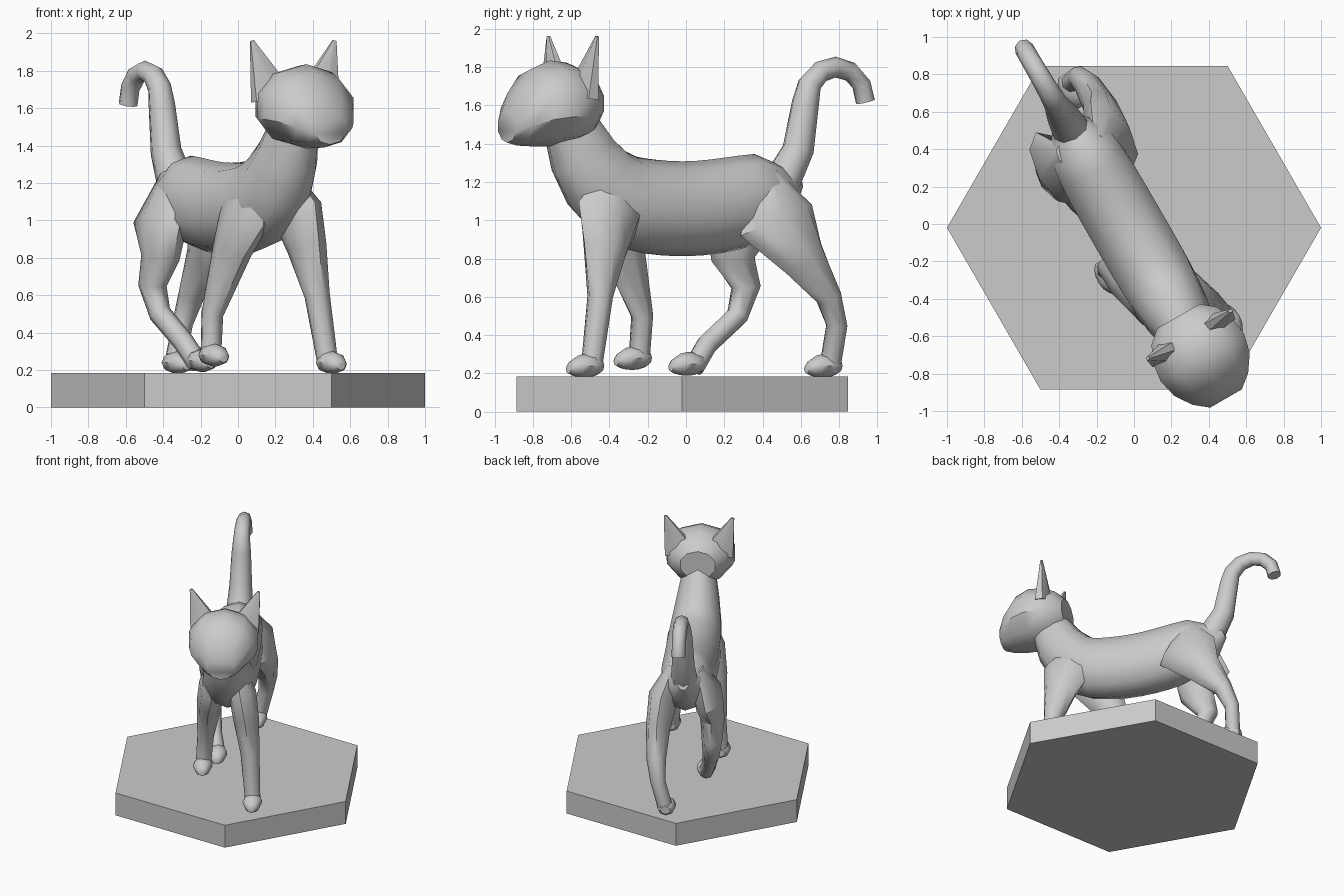
import bpy, bmesh
from math import sin, cos, pi, radians
from mathutils import Vector

cube = bpy.data.objects.get("Cube")
if cube:
    bpy.data.objects.remove(cube, do_unlink=True)

shade = (.6, .6, .6, 1)
grey = bpy.data.materials.new("stone_grey")
grey.use_nodes = True
grey.diffuse_color = shade
grey.node_tree.nodes["Principled BSDF"].inputs["Base Color"].default_value = shade


def skin(name, rings, crease):
    """Bridge closed rings of points into one capped solid."""
    bm = bmesh.new()
    loops = [[bm.verts.new(point) for point in ring] for ring in rings]
    for lower, upper in zip(loops, loops[1:]):
        for i in range(len(lower)):
            bm.faces.new((lower[i - 1], lower[i], upper[i], upper[i - 1]))
    bm.faces.new(loops[0])
    bm.faces.new(loops[-1])
    bmesh.ops.recalc_face_normals(bm, faces=bm.faces)
    mesh = bpy.data.meshes.new(name)
    bm.to_mesh(mesh)
    bm.free()
    mesh.materials.append(grey)
    obj = bpy.data.objects.new(name, mesh)
    bpy.context.collection.objects.link(obj)
    bpy.ops.object.select_all(action='DESELECT')
    obj.select_set(True)
    bpy.context.view_layer.objects.active = obj
    bpy.ops.object.shade_smooth_by_angle(angle=radians(crease))
    return obj


def loft(name, stations, sides=8, axis=None, crease=50):
    """Sweep ellipses along stations of (centre, half width, half depth).
    Animal parts are drawn facing +x, then turned to the walking direction."""
    centres = [Vector(station[0]) for station in stations]
    last = len(centres) - 1
    rings = []
    for i, (_, width, depth) in enumerate(stations):
        along = axis or centres[min(i + 1, last)] - centres[max(i - 1, 0)]
        along = along.normalized()
        side = Vector((0, 1, 0))
        side = (side - along * side.dot(along)).normalized()
        up = along.cross(side)
        angles = [2 * pi * k / sides for k in range(sides)]
        rings.append([centres[i] + side * width * sin(a) + up * depth * cos(a)
                      for a in angles])
    obj = skin(name, rings, crease)
    obj.location = (-.035, -.02, 0)
    obj.rotation_euler.z = radians(-60)
    return obj


def egg(name, centre, length, width, height, droop, sides, crease):
    """Rounded block pointing forward, its front half sinking by droop."""
    x, y, z = centre
    stations = []
    for k in range(1, 8):
        a = pi * k / 8
        fullness = sin(a) ** .7
        # The front closes to a narrow muzzle, lowered so the chin stays level
        ahead = max(-cos(a), 0) ** 2
        fullness *= 1 - .3 * ahead
        stations.append(((x - length * cos(a), y, z - droop * ahead),
                         width * fullness, height * fullness))
    return loft(name, stations, sides, Vector((1, 0, 0)), crease)


# Hexagonal plinth
corners = [(cos(pi * k / 3), sin(pi * k / 3)) for k in range(6)]
plinth = skin("plinth", [[(x, y, z) for x, y in corners] for z in (0, .185)], 30)
plinth.location.y = -.02

# Torso: sagging back that sweeps up into the neck, pinched at the rump
torso = []
for k in range(-7, 8):
    x = k / 10
    height = 1.06 + .3 * x ** 2 + 2.7 * max(x - .2, 0) ** 3
    girth = .21 - .375 * x ** 4 - .4 * max(-x - .5, 0)
    torso.append(((x, 0, height), girth, girth * 1.18))
loft("torso", torso, 10)

# Head with a low muzzle
egg("head", (.8, 0, 1.61), .275, .27, .225, .14, 10, 40)

# Ears
for name, side in (("left_ear", 1), ("right_ear", -1)):
    loft(name, [((.68, side * .15, 1.67), .13, .06),
                ((.66, side * .255, 1.96), .012, .01)], 6)

# Tail: rising from the rump, then hooking over in a half circle
tail = [(-.6, 0, 1.2), (-.7, 0, 1.37)]
for k in range(7):
    a = pi * k / 6
    tail.append((-.925 + .18 * cos(a), 0, 1.62 + .18 * sin(a)))
loft("tail", [(point, thick, thick) for i, point in enumerate(tail)
              for thick in [.052 + .05 * (1 - i / 8) ** 3]])

# Legs: side, then (forward, height) joints from the body down to the ankle
legs = {
    "front_left": (1, (.45, 1.25), (.5, 1.05), (.55, .85), (.6, .6), (.67, .22)),
    "front_right": (-1, (.45, 1.25), (.36, 1.05), (.27, .85), (.13, .5),
                    (.14, .26)),
    "hind_left": (1, (-.45, 1.25), (-.47, 1), (-.62, .8), (-.77, .6), (-.83, .45),
                  (-.82, .22)),
    "hind_right": (-1, (-.5, 1.25), (-.46, 1), (-.42, .8), (-.5, .65), (-.44, .5),
                   (-.24, .35), (-.14, .23)),
}
for name, (side, *joints) in legs.items():
    stations = []
    for x, z in joints:
        # Front legs spread towards the foot, hind legs bow out at the knee
        if name.startswith("front"):
            spread = .215 - .09 * z ** 2
            muscle = .45
        else:
            spread = .2 - .35 * (z - .7) ** 2
            muscle = .6
        above = max(z - .45, 0)
        # The top of the limb melts into the torso
        fade = min(1, 3 * (1.35 - z))
        stations.append(((x, side * spread, z), (.057 + .1 * above) * fade,
                         min(.057 + muscle * above ** 2, .23) * fade))
    loft(name + "_leg", stations)
    ankle = Vector(stations[-1][0])
    egg(name + "_paw", ankle + Vector((.04, 0, .02)), .105, .073, .062, .02, 8, 50)
